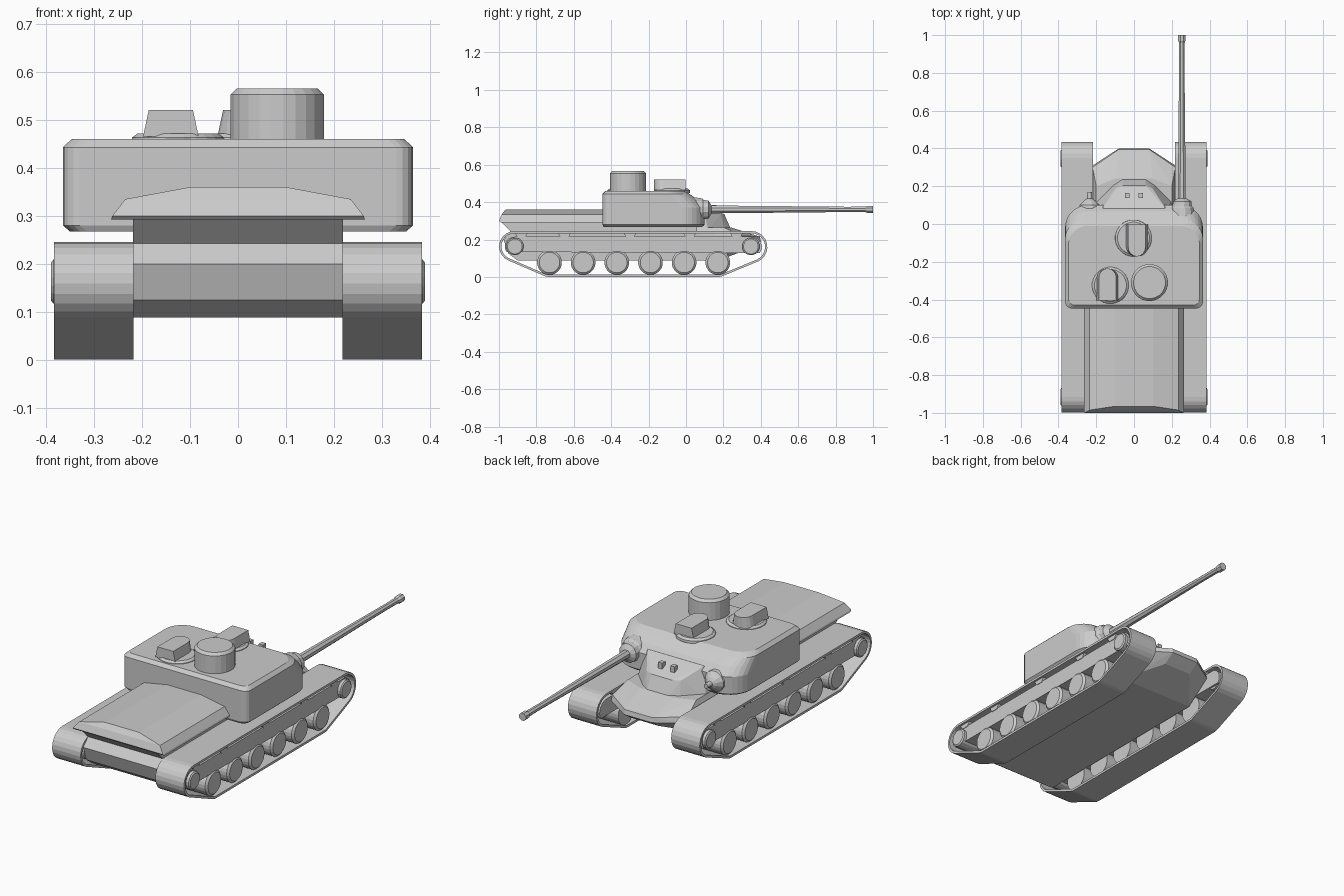
import bpy, bmesh
from math import sin, cos, radians, pi
from mathutils import Vector

if "Cube" in bpy.data.objects:
    bpy.data.objects.remove(bpy.data.objects["Cube"])


def finish(name, bm, mirror=False):
    bmesh.ops.recalc_face_normals(bm, faces=bm.faces)
    me = bpy.data.meshes.new(name)
    bm.to_mesh(me)
    bm.free()
    ob = bpy.data.objects.new(name, me)
    bpy.context.collection.objects.link(ob)
    if mirror:
        ob.modifiers.new("Mirror", 'MIRROR')
    return ob


def hull(name, pts):
    """Convex solid from half of its points, mirrored over x = 0."""
    bm = bmesh.new()
    for x, y, z in pts:
        bm.verts.new((x, y, z))
        bm.verts.new((-x, y, z))
    res = bmesh.ops.convex_hull(bm, input=bm.verts)
    junk = [g for g in res["geom_interior"] + res["geom_unused"]
            if isinstance(g, bmesh.types.BMVert)]
    bmesh.ops.delete(bm, geom=list(set(junk)), context='VERTS')
    bmesh.ops.dissolve_limit(bm, angle_limit=radians(1), verts=bm.verts, edges=bm.edges)
    return finish(name, bm)


def loft(name, rings, closed=False, mirror=False):
    """Skin equal-length rings; cap the ends unless the loft closes on itself."""
    bm = bmesh.new()
    vs = [[bm.verts.new(p) for p in r] for r in rings]
    n = len(vs[0])
    pairs = list(zip(vs, vs[1:])) + ([(vs[-1], vs[0])] if closed else [])
    for a, b in pairs:
        for i in range(n):
            j = (i + 1) % n
            bm.faces.new((a[i], a[j], b[j], b[i]))
    if not closed:
        bm.faces.new(vs[0])
        bm.faces.new(vs[-1])
    return finish(name, bm, mirror)


def lathe(name, c, axis, prof, n=24, mirror=False):
    """Revolve (position, radius) pairs around an axis through c."""
    rings = []
    for t, r in prof:
        ring = []
        for i in range(n):
            a = 2 * pi * (i + .5) / n
            u, v = r * cos(a), r * sin(a)
            off = {'x': (t, u, v), 'y': (u, t, v), 'z': (u, v, t)}[axis]
            ring.append(Vector(c) + Vector(off))
        rings.append(ring)
    return loft(name, rings, mirror=mirror)


def arc(cy, cz, r, a0, a1, n):
    return [(cy + r * cos(radians(a0 + (a1 - a0) * i / n)),
             cz + r * sin(radians(a0 + (a1 - a0) * i / n))) for i in range(n + 1)]


def side_loop(x, pts):
    return [(x, y, z) for y, z in pts]


# Track belts
def belt(d):
    return (arc(-.917, .163, .082 - d, 90, 245, 10) + arc(-.73, .075, .075 - d, 245, 270, 3)
            + arc(.17, .075, .075 - d, 270, 295, 3) + arc(.35, .16, .085 - d, 295, 450, 10))


loft("track_belt", [side_loop(.218, belt(0)), side_loop(.384, belt(0)),
                    side_loop(.384, belt(.012)), side_loop(.218, belt(.012))],
     closed=True, mirror=True)

# Suspension side panels with upper spacers
panel = arc(-.917, .163, .052, 90, 215, 7) + arc(.35, .16, .055, -35, 90, 7)
loft("side_panel", [side_loop(.22, panel), side_loop(.37, panel)], mirror=True)
for y in (-.88, -.65, -.3, .02, .27):
    p = [(y - .02, .21), (y + .02, .21), (y + .035, .236), (y - .035, .236)]
    loft("panel_spacer", [side_loop(.22, p), side_loop(.373, p)], mirror=True)

# Road wheels and end wheels
for i in range(6):
    lathe("road_wheel", (0, -.73 + .18 * i, .077), 'x', [(.23, .066), (.365, .066), (.375, .055)],
          mirror=True)
for y in (-.915, .347):
    lathe("end_wheel_hub", (0, y, .163), 'x', [(.23, .047), (.385, .047), (.39, .04)], 16, True)

# Lower hull with pointed nose
hull("hull", [(.219, -.9, .088), (.219, -.95, .125), (.219, -.975, .2), (.219, -.935, .245),
              (.219, .17, .088), (.219, .31, .19), (.08, .34, .15), (.08, .4, .19),
              (.08, .395, .215), (.219, .3, .22), (.2, .2, .265), (.1, .24, .265), (.219, -.9, .265)])
hull("hull_upper", [(.219, -.935, .24), (.219, -.99, .296), (.219, .06, .24), (.219, .06, .296)])

# Engine deck
hull("engine_deck", [(x, y, z) for x, z, y0 in ((.265, .292, -.992), (.262, .3, -1),
                     (.235, .335, -.985), (.1, .36, -.965)) for y in (y0, -.4)])

# Driver's housing with two small periscopes
hull("driver_housing", [(.21, .05, .25), (.2, .12, .25), (.11, .21, .25), (.06, .24, .255),
                        (.06, .205, .335), (.1, .185, .335), (.165, .085, .39), (.165, .03, .4)])
for s in (-1, 1):
    x = .036 * s
    loft("periscope", [[(x + a, .15 + b, z) for a, b in
                        ((-.012, -.012), (.012, -.012), (.012, .014), (-.012, .014))]
                       for z in (.33, .385)])


# Turret from rounded outlines
def outline(w, y0, y1, rb, rf, z):
    half = arc(w - rb, y0 + rb, rb, -90, 0, 4) + arc(w - rf, y1 - rf, rf, 0, 90, 7)
    return [(x, y, z) for x, y in half] + [(-x, y, z) for x, y in reversed(half)]


loft("turret", [outline(.35, -.44, .085, .035, .12, .267), outline(.365, -.447, .1, .035, .12, .28),
                outline(.365, -.447, .1, .035, .12, .37), outline(.365, -.447, .065, .035, .12, .41),
                outline(.365, -.447, .02, .035, .1, .443), outline(.347, -.43, -.01, .035, .1, .46)])

# Cupola and hatches
lathe("cupola", (.082, -.31, 0), 'z', [(.45, .098), (.553, .098), (.566, .085)])
for hx, hy, bx, by, d in ((-.125, -.325, -.14, -.32, 1), (-.003, -.075, .015, -.087, -1)):
    lathe("hatch_ring", (hx, hy, 0), 'z', [(.45, .098), (.463, .097), (.472, .085)])
    rings = []
    for z, w in ((.465, .058), (.521, .046)):
        shape = [(w, -.085)] + arc(0, .03, 1, 0, 180, 8) + [(-w, -.085)]
        shape = [(w, -.085)] + [(w * cos(pi * i / 8), .035 + .05 * sin(pi * i / 8))
                                for i in range(9)] + [(-w, -.085)]
        rings.append([(bx + d * x, by + d * y, z) for x, y in shape])
    loft("hatch_block", rings)

# Gun with mantlet, barrel and muzzle brake, plus the opposite cheek mount
lathe("mantlet", (.255, 0, .36), 'y', [(.03, .07), (.085, .062), (.095, .053), (.12, .05), (.135, .025)], 12)
lathe("gun_barrel", (.253, 0, .361), 'y', [(.1, .023), (.5, .019), (.93, .0145)], 8)
lathe("muzzle_brake", (.253, 0, .361), 'y', [(.83, .015), (.96, .016), (.97, .021), (1, .021)], 8)
lathe("cheek_mount", (-.235, 0, .335), 'y', [(.03, .065), (.1, .055), (.125, .03), (.135, .014), (.17, .012)], 12)
